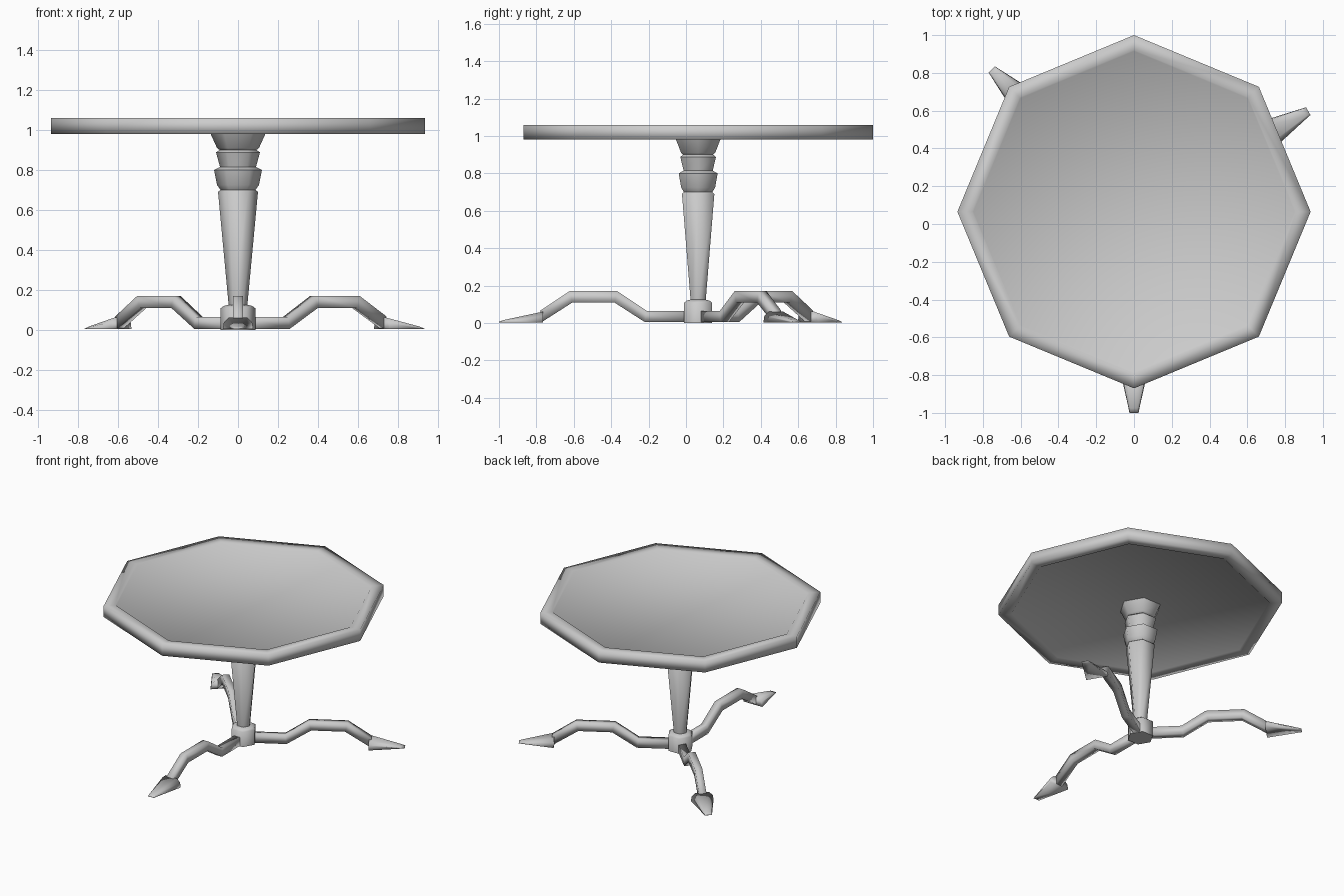
import bpy, bmesh, math
from math import radians, cos, sin, pi

if "Cube" in bpy.data.objects:
    bpy.data.objects.remove(bpy.data.objects["Cube"])

CY = 0.065  # centre of top and column


def make_object(name, rings, smooth_angle):
    """Skin a list of equal-length closed rings and cap both ends."""
    bm = bmesh.new()
    loops = [[bm.verts.new(p) for p in ring] for ring in rings]
    n = len(loops[0])
    for a, b in zip(loops, loops[1:]):
        for i in range(n):
            j = (i + 1) % n
            bm.faces.new((a[i], a[j], b[j], b[i]))
    bm.faces.new(loops[0][::-1])
    bm.faces.new(loops[-1])
    bmesh.ops.recalc_face_normals(bm, faces=bm.faces)
    mesh = bpy.data.meshes.new(name)
    bm.to_mesh(mesh)
    bm.free()
    ob = bpy.data.objects.new(name, mesh)
    bpy.context.collection.objects.link(ob)
    bpy.ops.object.select_all(action='DESELECT')
    bpy.context.view_layer.objects.active = ob
    ob.select_set(True)
    bpy.ops.object.shade_smooth_by_angle(angle=radians(smooth_angle))
    return ob


def turned(name, profile, sides, smooth_angle):
    rings = [[(r * cos(2 * pi * i / sides), CY + r * sin(2 * pi * i / sides), z)
              for i in range(sides)] for r, z in profile]
    return make_object(name, rings, smooth_angle)


# Octagonal top: soft rim around a very slightly sunken panel on both faces
turned("table_top", [(0.85, 0.986), (0.857, 0.98), (0.935, 0.98),
                     (0.935, 1.06), (0.857, 1.06), (0.85, 1.054)], 8, 180)

# Hexagonal turned column with collars
turned("column", [(0.087, 0.0), (0.087, 0.108), (0.07, 0.12), (0.047, 0.125),
                  (0.10, 0.69), (0.088, 0.70), (0.105, 0.725), (0.12, 0.80),
                  (0.09, 0.815), (0.11, 0.888), (0.092, 0.90), (0.105, 0.91),
                  (0.14, 0.987)], 6, 62)

# Legs: bent bar plus arrow-shaped foot, placed around the column
# Each bend: distance from column, height, mitre shift
PATH = [(0.03, 0.035, 0), (0.28, 0.035, -0.005), (0.44, 0.14, -0.008),
        (0.68, 0.14, 0.008), (0.84, 0.036, 0.005)]
W, H = 0.025, 0.03


def bar_ring(d, z, s):
    return [(d - s, -W, z - H), (d - s, W, z - H),
            (d + s, W, z + H), (d + s, -W, z + H)]


def foot_ring(d, w, h):
    z = 0.004
    return [(d, -w, z), (d, w, z), (d, w * 0.93, z + h * 0.6),
            (d, w * 0.6, z + h), (d, -w * 0.6, z + h), (d, -w * 0.93, z + h * 0.6)]


for label, angle in (("front", -90), ("right", 30), ("left", 135)):
    leg = make_object(label + "_leg", [bar_ring(*p) for p in PATH], 100)
    foot = make_object(label + "_foot", [foot_ring(0.83, 0.076, 0.057),
                                         foot_ring(1.04, 0.029, 0.012),
                                         foot_ring(1.065, 0.024, 0.003)], 180)
    for ob in (leg, foot):
        ob.location = (0, CY, 0)
        ob.rotation_euler = (0, 0, radians(angle))
